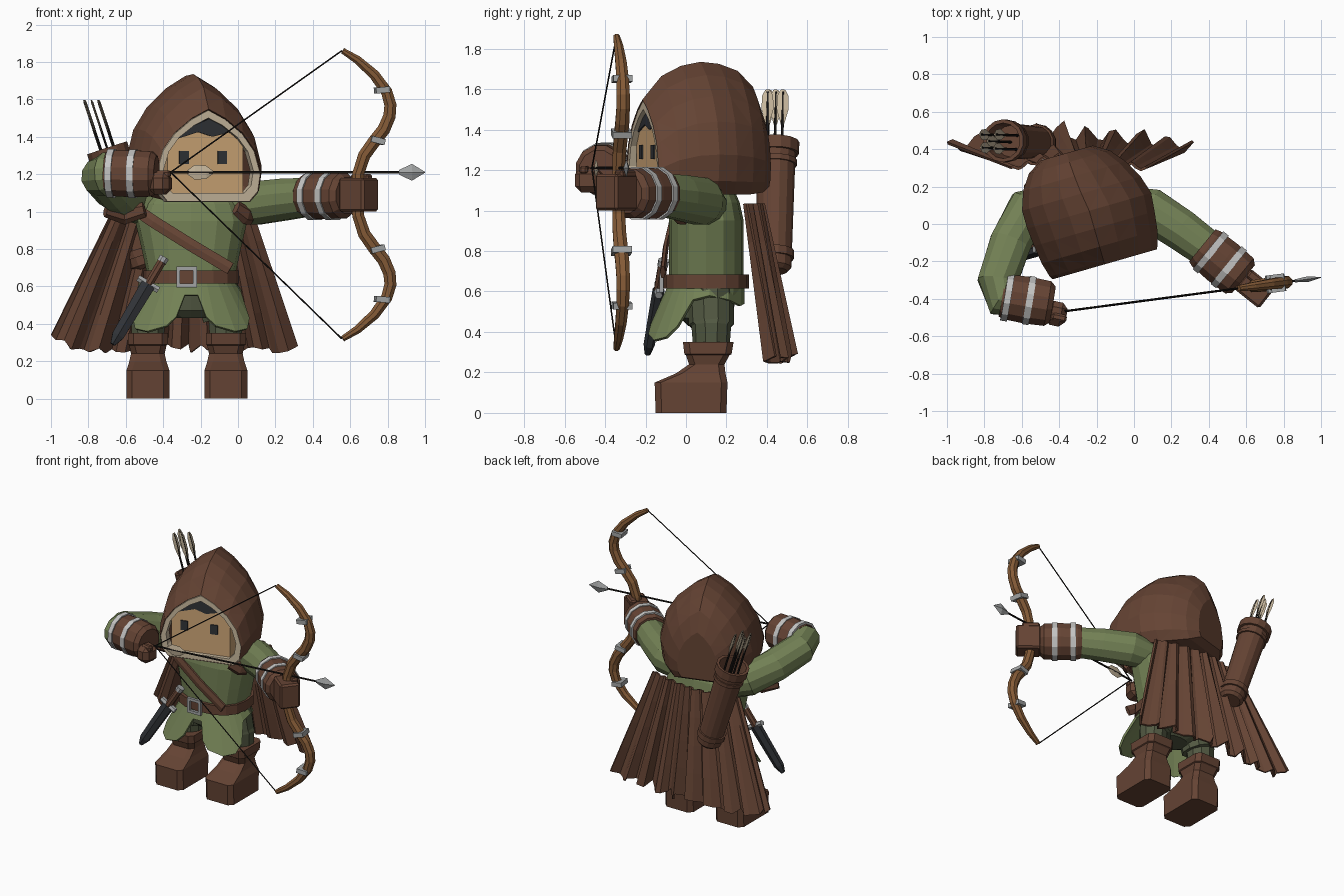
import bpy, bmesh, math, random
from mathutils import Vector as V, Matrix

if "Cube" in bpy.data.objects:
    bpy.data.objects.remove(bpy.data.objects["Cube"])


def material(name, r, g, b):
    m = bpy.data.materials.new(name)
    m.use_nodes = True
    m.diffuse_color = (r, g, b, 1)
    m.node_tree.nodes["Principled BSDF"].inputs["Base Color"].default_value = (r, g, b, 1)
    return m


BROWN = material("brown leather", .13, .057, .034)
GREEN = material("tunic green", .17, .218, .09)
DARK_GREEN = material("trouser green", .085, .1, .055)
SKIN = material("skin", .62, .385, .185)
CREAM = material("cream", .58, .48, .34)
PALE = material("pale grey", .55, .55, .54)
SILVER = material("silver", .36, .37, .37)
WOOD = material("bow wood", .235, .105, .038)
BLACK = material("black", .012, .01, .009)
SLATE = material("slate", .03, .033, .038)


def build(name, verts, faces, mat):
    me = bpy.data.meshes.new(name)
    me.from_pydata([tuple(v) for v in verts], [], faces)
    bm = bmesh.new()
    bm.from_mesh(me)
    bmesh.ops.recalc_face_normals(bm, faces=bm.faces)
    bm.to_mesh(me)
    bm.free()
    me.materials.append(mat)
    ob = bpy.data.objects.new(name, me)
    bpy.context.collection.objects.link(ob)
    return ob


def loft(name, rings, mat, caps=True, closed=False):
    n, k = len(rings[0]), len(rings)
    faces = [(i * n + j, i * n + (j + 1) % n, (i + 1) % k * n + (j + 1) % n, (i + 1) % k * n + j)
             for i in range(k if closed else k - 1) for j in range(n)]
    if caps and not closed:
        faces += [tuple(range(n)), tuple(range((k - 1) * n, k * n))]
    return build(name, [p for r in rings for p in r], faces, mat)


def hoop(p, t, a, b, n, ref):
    side = V(ref).cross(t).normalized()
    up = t.cross(side)
    angles = [math.tau * (j + (.5 if n > 4 else 0)) / n for j in range(n)]
    return [p + side * a * math.cos(q) + up * b * math.sin(q) for q in angles]


def tube(name, path, radii, mat, n=10, ref=(0, 0, 1)):
    path = [V(p) for p in path]
    rings = []
    for i, p in enumerate(path):
        r = radii[i] if isinstance(radii, list) else radii
        a, b = r if isinstance(r, tuple) else (r, r)
        t = (path[min(i + 1, len(path) - 1)] - path[max(i - 1, 0)]).normalized()
        rings.append(hoop(p, t, a, b, n, ref))
    return loft(name, rings, mat)


def box(name, centre, size, mat, yaw=0, tilt=0, bevel=0):
    bm = bmesh.new()
    bmesh.ops.create_cube(bm, size=1, matrix=Matrix.Translation(centre) @ Matrix.Rotation(yaw, 4, 'Z')
                          @ Matrix.Rotation(tilt, 4, 'Y') @ Matrix.Diagonal((*size, 1)))
    if bevel:
        bmesh.ops.bevel(bm, geom=bm.edges[:], offset=bevel, segments=1, affect='EDGES')
    me = bpy.data.meshes.new(name)
    bm.to_mesh(me)
    bm.free()
    me.materials.append(mat)
    bpy.context.collection.objects.link(bpy.data.objects.new(name, me))


CX = -.25
Y = (0, 1, 0)


def oval(hw, hd, z, power=.8, n=16):
    ring = []
    for i in range(n):
        c, s = math.cos(math.tau * i / n), math.sin(math.tau * i / n)
        ring.append((CX + hw * math.copysign(abs(c) ** power, c), .1 + hd * math.copysign(abs(s) ** power, s), z))
    return ring


# torso
loft("torso", [oval(*s) for s in ((.23, .17, .55), (.235, .185, .66), (.265, .185, .8), (.3, .185, .95),
                                  (.27, .165, 1.04), (.18, .13, 1.12))], GREEN)

# tunic skirt: two long front flaps, short elsewhere
half = [(7, .555), (13, .44), (20, .39), (36, .36), (50, .375), (60, .43), (73, .56), (95, .58), (125, .56), (155, .53), (180, .54)]
hem = half + [(360 - a, z) for a, z in half[-2::-1]]
top, low = [], []
for a, z in hem:
    s, c, t = math.sin(math.radians(a)), math.cos(math.radians(a)), (.63 - z) / .25
    top.append((CX + .235 * s, .1 - .19 * c, .63))
    low.append((CX + (.24 + .15 * t) * s, .1 - (.19 + (.12 * t if c > 0 else 0)) * c, z))
skirt = loft("tunic_skirt", [top, low], GREEN, caps=False)
skirt.modifiers.new("cloth", 'SOLIDIFY').thickness = .015

# belt, buckle and diagonal strap
loft("belt", [oval(.235, .19, .615), oval(.255, .212, .615), oval(.255, .212, .685), oval(.235, .19, .685)], BROWN, closed=True)
for s in (-1, 1):
    box("buckle_side", (-.275 + s * .045, -.12, .65), (.02, .02, .11), SILVER)
    box("buckle_bar", (-.275, -.12, .65 + s * .045), (.09, .02, .02), SILVER)
tube("shoulder_strap", [(-.58, .08, 1.04), (-.53, -.01, 1.0), (-.45, -.07, .945), (-.25, -.1, .82), (-.04, -.115, .695)],
     (.038, .014), BROWN, 6, Y)

# trousers and boots
loft("trouser_seat", [oval(.1, .09, .43), oval(.2, .13, .47), oval(.21, .15, .6)], DARK_GREEN)
boot_rows = [(0, -.15, .2, .115), (.15, -.155, .205, .115), (.195, -.05, .195, .1), (.24, .015, .19, .09),
             (.285, 0, .215, .1), (.29, -.008, .225, .107), (.35, -.015, .235, .107)]
for x, side in ((-.482, "right"), (-.065, "left")):
    tube(side + "_trouser_leg", [(x, .125, .32), (x, .125, .43), (x + .1 * (CX - x), .125, .435), (x + .25 * (CX - x), .12, .6)],
         [.09, .098, .112, .115], DARK_GREEN, ref=Y)
    rings = []
    for z, y0, y1, w in boot_rows:
        c = .03
        rings.append([(x + w - c, y0, z), (x + w, y0 + c, z), (x + w, y1 - c, z), (x + w - c, y1, z),
                      (x - w + c, y1, z), (x - w, y1 - c, z), (x - w, y0 + c, z), (x - w + c, y0, z)])
    loft(side + "_boot", rings, BROWN)

# arms with striped bracers
tube("right_arm", [(-.42, .12, 1), (-.57, .08, 1.06), (-.66, -.1, 1.12), (-.73, -.31, 1.19), (-.7, -.385, 1.2), (-.6, -.4, 1.2)],
     [.1, .115, .115, .11, .12, .1], GREEN, 12)
tube("left_arm", [(-.08, .12, 1.02), (.09, .075, 1.045), (.25, -.03, 1.065), (.4, -.14, 1.08)],
     [.09, .12, .115, .105], GREEN, 12)
for side, a, b, stripes in (("right", V((-.705, -.385, 1.205)), V((-.435, -.43, 1.2)), (.04, .47)),
                            ("left", V((.365, -.115, 1.085)), V((.585, -.295, 1.085)), (.14, .58))):
    d = b - a
    tube(side + "_bracer", [a, a + d * .1, a + d * .5, a + d * .9, b], [.115, .125, .13, .125, .1], BROWN, 12)
    for t in stripes:
        tube(side + "_bracer_stripe", [a + d * t, a + d * (t + .13)], .135, PALE, 12)

# gloved hands
box("right_fist", (-.415, -.48, 1.15), (.11, .13, .12), BROWN, -.2, bevel=.03)
box("right_thumb", (-.4, -.5, 1.2), (.08, .04, .04), BROWN, -.2, bevel=.01)
box("left_fist", (.645, -.345, 1.09), (.17, .14, .18), BROWN, -.67, bevel=.012)
box("left_thumb", (.66, -.3, 1.18), (.12, .05, .04), BROWN, -.67, bevel=.01)

# hood, trim and face share a turned head frame
HEAD = V((-.245, .09, 0))
turn = Matrix.Rotation(.28, 3, 'Z')
arch = [(0, 1), (.32, .9), (.65, .74), (.88, .55), (1, .3), (.95, .1), (.8, 0)]
arch = arch + [(-u, w) for u, w in arch[:0:-1]]


def hood_ring(v, hw, z0, z1, shift=0):
    return [HEAD + turn @ V((u * hw + shift, v, z0 + w * (z1 - z0))) for u, w in arch]


hood = loft("hood", [hood_ring(*s) for s in (
    (-.1, .24, 1.11, 1.49), (-.29, .285, 1.06, 1.54), (-.318, .29, 1.06, 1.548), (-.3, .3, 1.06, 1.57),
    (-.22, .322, 1.07, 1.665), (-.12, .335, 1.08, 1.715), (-.02, .345, 1.08, 1.735), (.08, .33, 1.08, 1.725, -.015),
    (.18, .285, 1.08, 1.69, -.025), (.26, .225, 1.09, 1.61, -.03), (.31, .145, 1.12, 1.47, -.03))], BROWN)
hood.modifiers.new("facets", 'TRIANGULATE')
loft("hood_trim", [hood_ring(*s) for s in (
    (-.25, .25, 1.1, 1.5), (-.314, .25, 1.1, 1.5), (-.314, .288, 1.055, 1.542), (-.29, .297, 1.05, 1.54))], CREAM, caps=False)


def face_plate(name, outline, v, depth, mat):
    rings = [[HEAD + turn @ V((u, y, z)) for u, z in outline] for y in (v, v + depth)]
    return loft(name, rings, mat)


face_plate("face", [(-.22, 1.095), (.2, 1.095), (.2, 1.36), (.13, 1.42), (0, 1.48), (-.13, 1.42), (-.22, 1.36)], -.285, .17, SKIN)
face_plate("hair", [(-.18, 1.385), (-.05, 1.425), (.03, 1.4), (.13, 1.425), (.02, 1.5), (-.18, 1.415)], -.293, .03, SLATE)
for s in (-1, 1):
    e = s * .107 - .022
    face_plate("eye", [(e - .026, 1.255), (e + .026, 1.255), (e + .026, 1.325), (e - .026, 1.325)], -.292, .009, SLATE)

# cape with soft uneven folds
COLS, ROWS = 37, 5
random.seed(7)
folds = [random.uniform(-.5, .5) for _ in range(COLS)]
verts = []
for r in range(ROWS):
    t = r / (ROWS - 1)
    for i, jitter in enumerate(folds):
        u = min(1, max(0, (i + jitter * .5) / (COLS - 1)))
        wave = math.sin(i * math.pi / 2 + .5) * (.016 + .034 * t) * (1 + jitter)
        bottom = .27 + .05 * jitter + .08 * max(0, 1 - 10 * u)
        verts.append(((-.66 + .72 * u) * (1 - t) + (-1 + 1.31 * u) * t,
                      .3 + .07 * math.sin(math.pi * u) + .12 * t + wave, 1.035 + (bottom - 1.035) * t))
cape = build("cape", verts, [(r * COLS + i, r * COLS + i + 1, (r + 1) * COLS + i + 1, (r + 1) * COLS + i)
                             for r in range(ROWS - 1) for i in range(COLS - 1)], BROWN)
cape.modifiers.new("cloth", 'SOLIDIFY').thickness = .015
tube("right_cape_fold", [(-.71, -.08, 1), (-.61, -.02, .98), (-.5, -.06, 1.01)], [(.02, .03), (.03, .05), (.02, .04)], BROWN, 6)
tube("left_cape_fold", [(.07, .0, .98), (.04, -.03, .98), (-.01, -.075, 1.02)], [(.02, .05), (.03, .05), (.02, .04)], BROWN, 6)

# hollow quiver with feathered arrows
base, mouth = V((-.49, .435, .7)), V((-.7, .445, 1.34))
axis = mouth - base
d = axis.normalized()
profile = [(0, .065), (.03, .085), (.1, .087), (.1, .098), (.16, .098), (.16, .087), (.82, .096), (.82, .106),
           (.86, .106), (.86, .098), (.91, .1), (.91, .115), (1, .115), (1, .095), (.8, .085)]
loft("quiver", [hoop(base + axis * t, d, r, r, 14, Y) for t, r in profile], BROWN)
for ox, oy in ((-.035, -.04), (.035, -.045), (0, -.005), (-.04, .03), (.04, .03)):
    p = mouth + V((ox, oy, 0))
    tube("quiver_arrow", [p - d * .15, p + d * .26], .007, BLACK, 6, Y)
    tube("quiver_feather", [p + d * k for k in (.09, .17, .24, .27)],
         [(.004, .008), (.006, .03), (.006, .027), (.004, .012)], CREAM, 4, Y)


# bow, bands and string lie in one upright slanted plane
def aim(x, z):
    return V((x, -.465 + .132 * (x + .36), z))


limb = [(.64, 1.09), (.642, 1.2), (.675, 1.3), (.725, 1.37), (.78, 1.44), (.81, 1.51), (.815, 1.57), (.795, 1.64),
        (.73, 1.73), (.64, 1.81), (.56, 1.86)]
outline = [(x, 2.18 - z) for x, z in limb[:0:-1]] + limb
sizes = [.017, .024, .03, .033, .035, .036, .037, .037, .036, .034]
tube("bow", [aim(*p) for p in outline], sizes + [.034] + sizes[::-1], WOOD, 8, Y)
for s in (-1, 1):
    for x, z, tilt in ((.77, .56, -.1), (.745, .29, .25)):
        box("bow_band", aim(x, 1.09 + s * z), (.075, .095, .032), SILVER, .13, s * tilt)
    tube("bow_string", [aim(.555, 1.09 + s * .77), aim(-.36, 1.21)], .004, BLACK, 6)

# nocked arrow
tube("arrow_shaft", [aim(-.37, 1.21), aim(.9, 1.21)], .007, BLACK, 6)
tube("arrow_head", [aim(x, 1.21) for x in (.86, .93, 1)], [(.008, .012), (.015, .045), (.002, .002)], SILVER, 4)
tube("arrow_feather", [aim(x, 1.21) for x in (-.27, -.23, -.17, -.13)],
     [(.004, .012), (.006, .04), (.006, .035), (.004, .005)], CREAM, 4)

# sheathed dagger
hilt, tip = V((-.48, -.135, .61)), V((-.67, -.19, .29))
d = (tip - hilt).normalized()
tube("dagger_sheath", [hilt, hilt + d * .32, tip], [(.045, .03), (.038, .028), (.015, .015)], SLATE, 6, Y)
tube("dagger_grip", [hilt, hilt - d * .15], .025, BROWN, 8, Y)
tube("dagger_pommel", [hilt - d * .14, hilt - d * .17], .028, SILVER, 8, Y)
tube("dagger_guard", [hilt + V((-.055, 0, .035)), hilt + V((.055, 0, -.03))], .02, SILVER, 6, Y)
